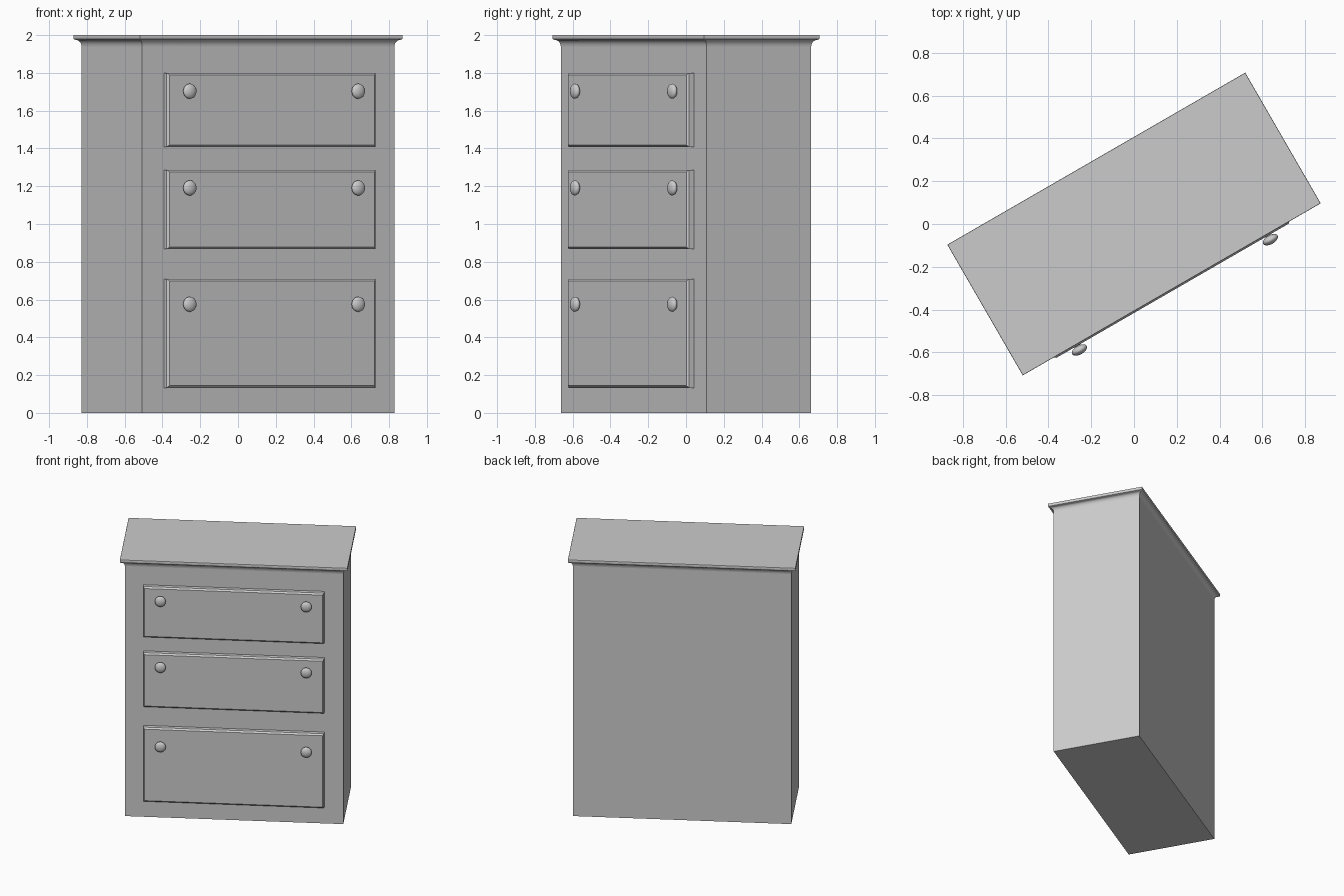
import bpy, bmesh, math
from mathutils import Matrix

if "Cube" in bpy.data.objects:
    bpy.data.objects.remove(bpy.data.objects["Cube"])

TURN = Matrix.Rotation(math.radians(30), 4, 'Z')
W, D = 0.771, 0.32           # cabinet half width and half depth
FACE = -D                    # front plane before turning


def finish(bm, name, smooth=None):
    bmesh.ops.recalc_face_normals(bm, faces=bm.faces)
    bm.transform(TURN)
    me = bpy.data.meshes.new(name)
    bm.to_mesh(me)
    bm.free()
    ob = bpy.data.objects.new(name, me)
    bpy.context.collection.objects.link(ob)
    if smooth:
        bpy.context.view_layer.objects.active = ob
        ob.select_set(True)
        bpy.ops.object.shade_smooth_by_angle(angle=math.radians(smooth))
        ob.select_set(False)
    return ob


def loft(rings, name, smooth=None):
    """Skin a stack of four-cornered rings and cap both ends."""
    bm = bmesh.new()
    loops = [[bm.verts.new(p) for p in r] for r in rings]
    for a, b in zip(loops, loops[1:]):
        for i in range(4):
            j = (i + 1) % 4
            bm.faces.new((a[i], a[j], b[j], b[i]))
    bm.faces.new(loops[0])
    bm.faces.new(loops[-1])
    return finish(bm, name, smooth)


def level_ring(out, z):
    w, d = W + out, D + out
    return [(-w, -d, z), (w, -d, z), (w, d, z), (-w, d, z)]


def front_ring(inset, y, z0, z1):
    w = 0.638 - inset
    return [(-w, y, z0 + inset), (w, y, z0 + inset),
            (w, y, z1 - inset), (-w, y, z1 - inset)]


# Cabinet body
loft([level_ring(0, 0), level_ring(0, 1.96)], "cabinet_body")

# Cornice: concave cove, then a rounded lip
profile = [(0.0, 1.94)]
for k in range(1, 7):
    t = math.radians(15 * k)
    profile.append((0.027 * (1 - math.cos(t)), 1.94 + 0.036 * math.sin(t)))
profile += [(0.031, 1.979), (0.0325, 1.984), (0.0325, 1.997), (0.031, 2.0)]
loft([level_ring(o, z) for o, z in profile], "cornice_top", 35)


def knob(x, z, name):
    bm = bmesh.new()
    # Flattened round head
    bmesh.ops.create_uvsphere(
        bm, u_segments=24, v_segments=14, radius=1,
        matrix=Matrix.Translation((x, -0.382, z))
        @ Matrix.Diagonal((0.039, 0.021, 0.04, 1))
        @ Matrix.Rotation(math.pi / 2, 4, 'X'))
    # Short stem
    bmesh.ops.create_cone(
        bm, cap_ends=True, segments=16, radius1=0.014, radius2=0.014, depth=0.03,
        matrix=Matrix.Translation((x, -0.363, z)) @ Matrix.Rotation(math.pi / 2, 4, 'X'))
    finish(bm, name, 40)


# Drawers: bottom z, top z, knob z
for label, z0, z1, kz in (("top", 1.408, 1.80, 1.703),
                          ("middle", 0.867, 1.287, 1.191),
                          ("bottom", 0.133, 0.709, 0.575)):
    loft([front_ring(0, FACE + 0.01, z0, z1),
          front_ring(0, FACE - 0.029, z0, z1),
          front_ring(0.011, FACE - 0.04, z0, z1)], label + "_drawer_front")
    for side, x in (("left", -0.515), ("right", 0.515)):
        knob(x, kz, f"{label}_drawer_{side}_knob")
